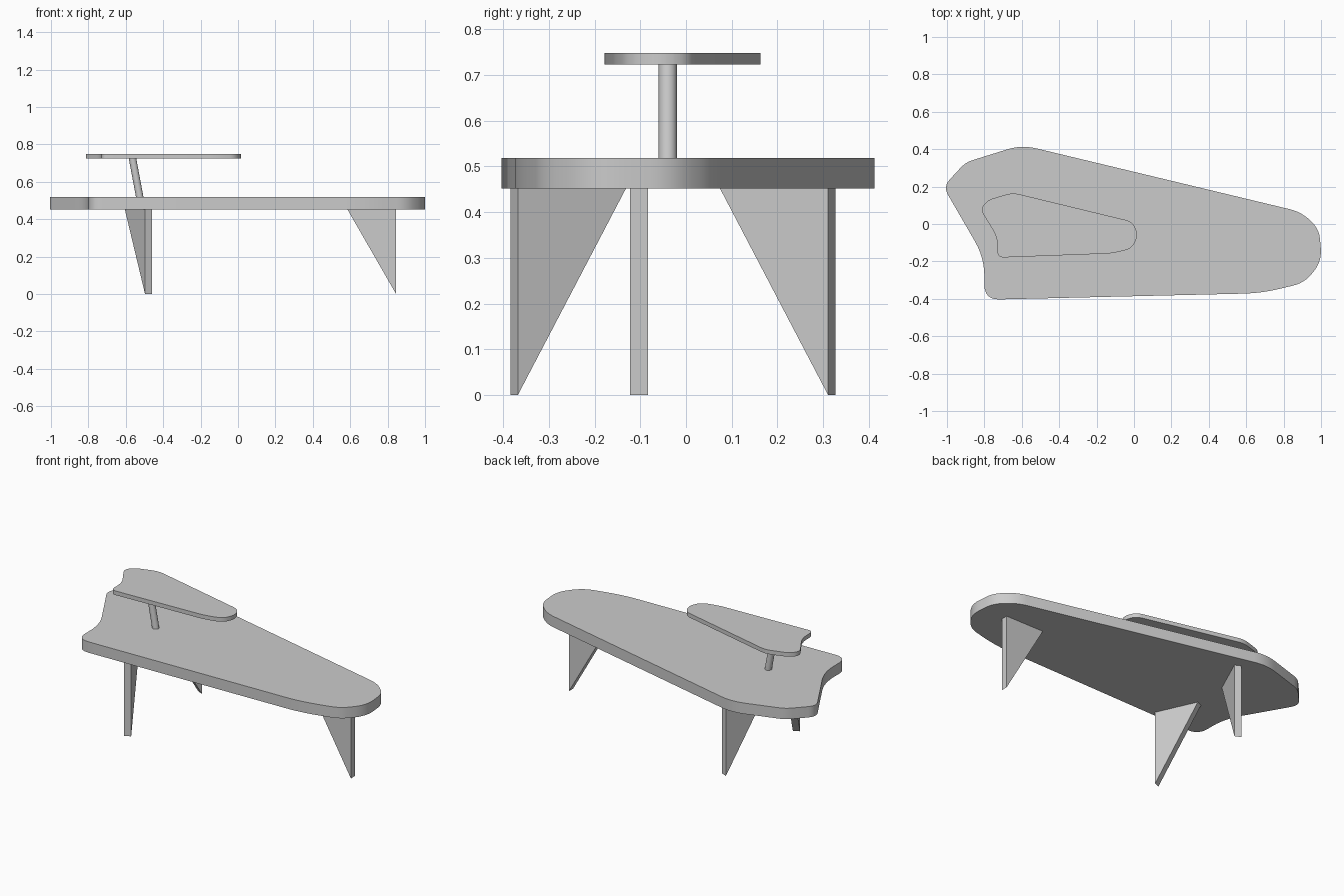
import bpy, bmesh, math
from mathutils import Vector

cube = bpy.data.objects.get("Cube")
if cube:
    bpy.data.objects.remove(cube, do_unlink=True)

grey = bpy.data.materials.new("light grey")
grey.use_nodes = True
grey.diffuse_color = (0.6, 0.6, 0.6, 1)
grey.node_tree.nodes["Principled BSDF"].inputs["Base Color"].default_value = (0.6, 0.6, 0.6, 1)


def prism(name, base, offset, smooth=False):
    """Extrude a closed outline along an offset."""
    bm = bmesh.new()
    face = bm.faces.new([bm.verts.new(p) for p in base])
    ext = bmesh.ops.extrude_face_region(bm, geom=[face], use_keep_orig=True)
    bmesh.ops.translate(bm, vec=offset, verts=[v for v in ext["geom"] if isinstance(v, bmesh.types.BMVert)])
    bmesh.ops.recalc_face_normals(bm, faces=bm.faces)
    mesh = bpy.data.meshes.new(name)
    bm.to_mesh(mesh)
    bm.free()
    obj = bpy.data.objects.new(name, mesh)
    bpy.context.collection.objects.link(obj)
    mesh.materials.append(grey)
    if smooth:
        bpy.ops.object.select_all(action="DESELECT")
        obj.select_set(True)
        bpy.context.view_layer.objects.active = obj
        bpy.ops.object.shade_smooth_by_angle(angle=math.radians(30))
    return obj


def rounded(corners, z, steps=6):
    """Round each corner (x, y, trim) of a polygon with a quadratic arc."""
    points = []
    for i, (x, y, trim) in enumerate(corners):
        c = Vector((x, y, z))
        before = Vector((*corners[i - 1][:2], z))
        after = Vector((*corners[(i + 1) % len(corners)][:2], z))
        a = c + (before - c).normalized() * trim
        b = c + (after - c).normalized() * trim
        for s in range(steps + 1):
            t = s / steps
            points.append(a * (1 - t) ** 2 + c * 2 * t * (1 - t) + b * t * t)
    return points


# Main table top and small raised shelf
table = [(-1.02, 0.2, 0.05), (-0.9, 0.33, 0.04), (-0.6, 0.423, 0.08),
         (0.9, 0.063, 0.07), (0.99, -0.03, 0.05), (1.005, -0.2, 0.07),
         (0.91, -0.315, 0.06), (0.68, -0.37, 0.1), (-0.8, -0.405, 0.08),
         (-0.8, -0.18, 0.1)]
shelf = [(-0.825, 0.083, 0.04), (-0.775, 0.13, 0.02), (-0.65, 0.168, 0.04),
         (-0.005, 0.012, 0.04), (0.022, -0.06, 0.035), (-0.01, -0.13, 0.035),
         (-0.11, -0.157, 0.05), (-0.73, -0.18, 0.035), (-0.73, -0.07, 0.05)]
prism("table_top", rounded(table, 0.452), (0, 0, 0.066), True)
prism("shelf", rounded(shelf, 0.723), (0, 0, 0.025), True)

# Leaning round post under the shelf
post = [(-0.523 + 0.02 * math.cos(a), -0.04 + 0.02 * math.sin(a), 0.505)
        for a in (math.tau * i / 32 for i in range(32))]
prism("shelf_post", post, (-0.041, 0, 0.219), True)

# Triangular fin legs, each pointing inwards from its outer edge
for name, x, y, dx, dy in (("front_right_leg", -0.479, -0.376, -0.415, 0.91),
                           ("back_right_leg", -0.479, 0.319, -0.415, -0.91),
                           ("left_leg", 0.845, -0.103, -1, 0)):
    inward = Vector((dx, dy, 0)).normalized()
    side = Vector((-inward.y, inward.x, 0)) * 0.04
    foot = Vector((x, y, 0)) - side / 2
    top = foot + Vector((0, 0, 0.452))
    prism(name, [foot, top, top + inward * 0.26], side)
